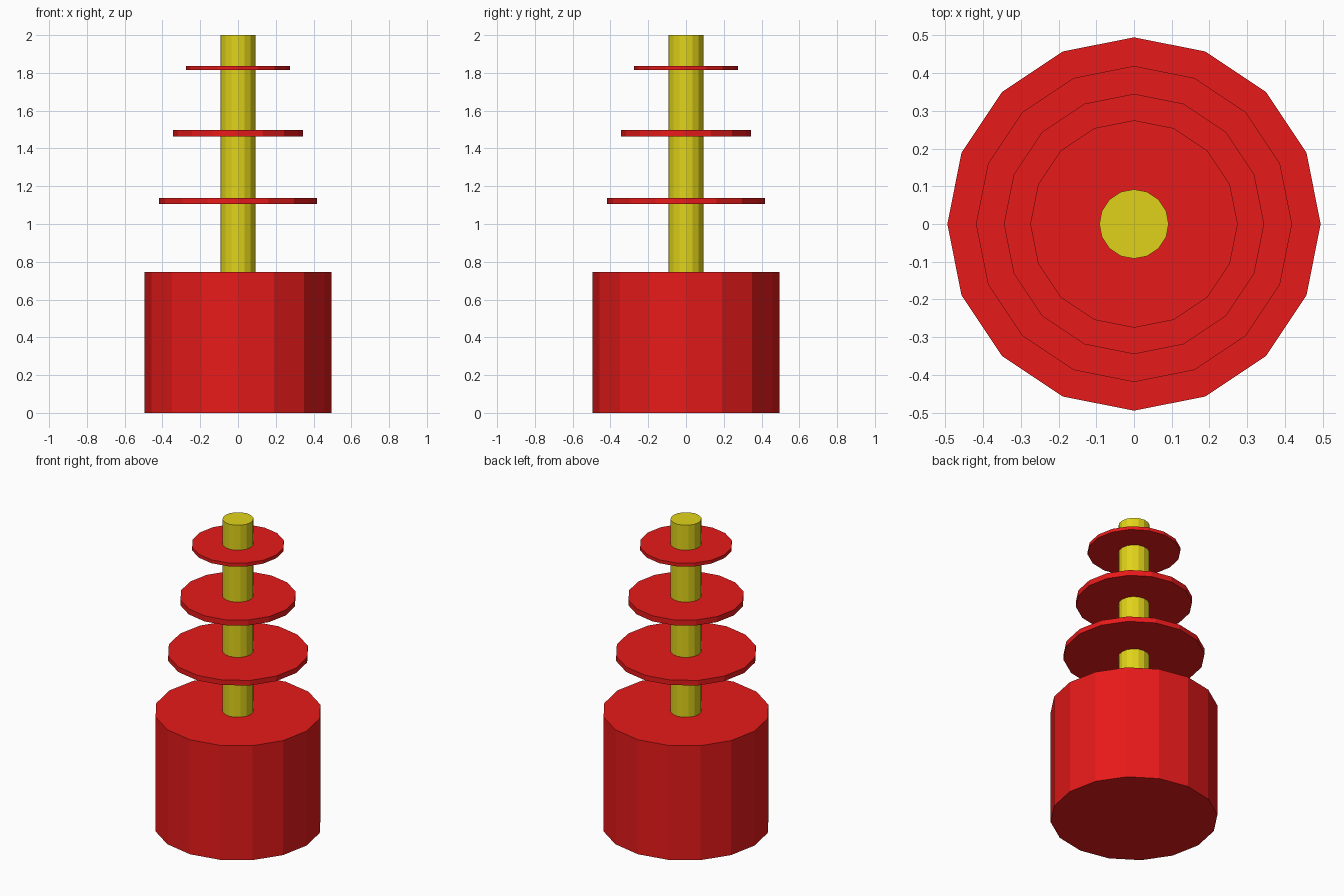
import bpy

if "Cube" in bpy.data.objects:
    bpy.data.objects.remove(bpy.data.objects["Cube"])

SIDES = 16


def material(name, color):
    mat = bpy.data.materials.new(name)
    mat.diffuse_color = color
    mat.use_nodes = True
    mat.node_tree.nodes["Principled BSDF"].inputs["Base Color"].default_value = mat.diffuse_color
    return mat


red = material("red", (0.8, 0.01, 0.01, 1))
yellow = material("yellow", (0.75, 0.65, 0.01, 1))


def cylinder(name, radius, z0, z1, mat):
    # Flat-faced cylinder standing between two heights, corners on the axes
    bpy.ops.mesh.primitive_cylinder_add(
        vertices=SIDES, radius=radius, depth=z1 - z0, location=(0, 0, (z0 + z1) / 2))
    obj = bpy.context.object
    obj.name = name
    obj.data.materials.append(mat)
    return obj


# Solid drum base and central post
cylinder("base", 0.495, 0.0, 0.747, red)
cylinder("post", 0.092, 0.73, 2.0, yellow)

# Thin discs, shrinking toward the top
discs = [(0.419, 1.105, 1.138), (0.345, 1.462, 1.498), (0.275, 1.815, 1.837)]
for i, (radius, z0, z1) in enumerate(discs, 1):
    cylinder(f"disc_{i}", radius, z0, z1, red)
